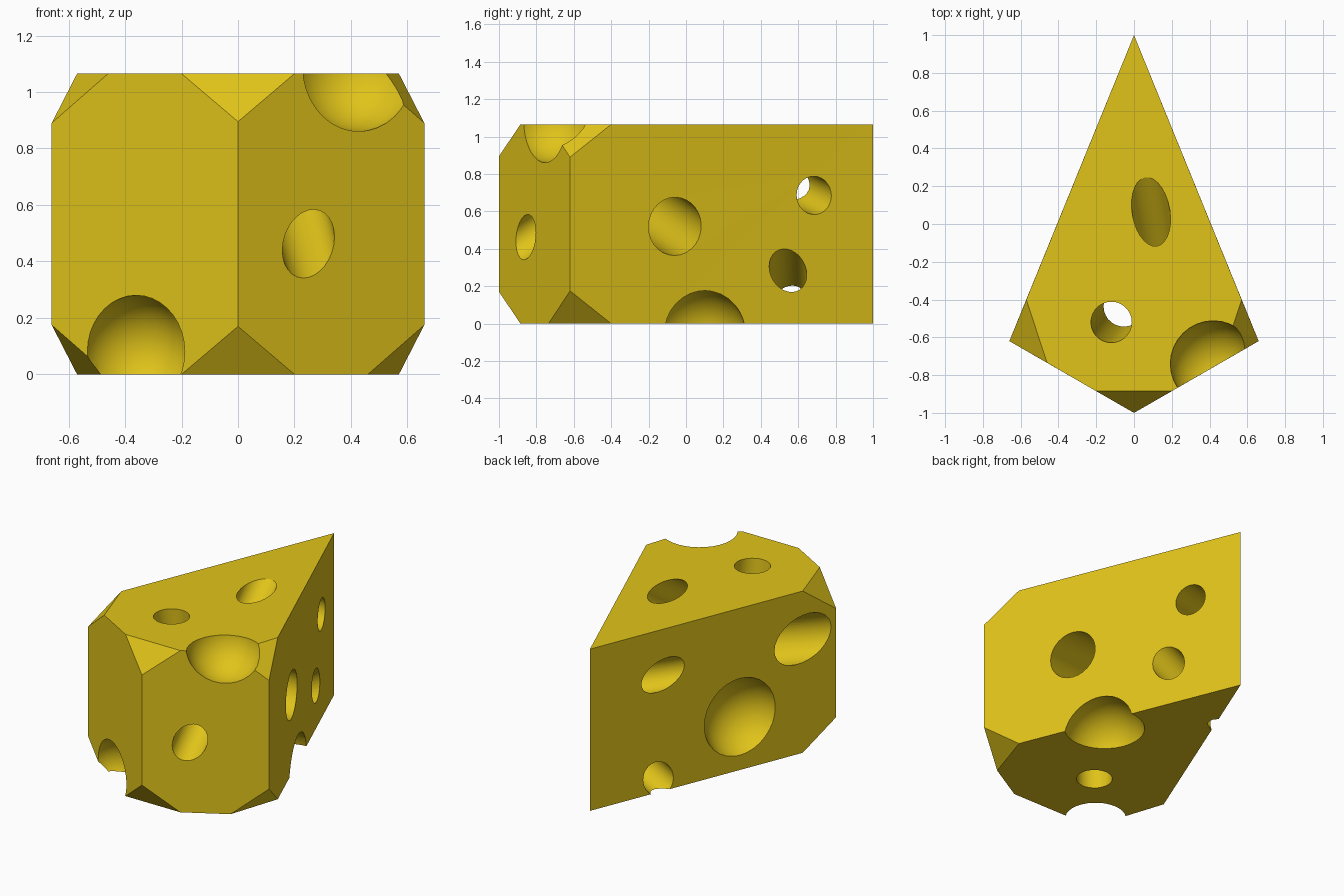
import bpy, bmesh, math
from mathutils import Vector

if "Cube" in bpy.data.objects:
    bpy.data.objects.remove(bpy.data.objects["Cube"])

H = 1.065

def new_object(name, bm):
    mesh = bpy.data.meshes.new(name)
    bm.to_mesh(mesh)
    bm.free()
    ob = bpy.data.objects.new(name, mesh)
    bpy.context.collection.objects.link(ob)
    return ob

# Wedge body: kite-shaped block with clipped corners, mirrored in x and z
half = [(0, 1, 0), (0.57, -0.4, 0), (0.46, -0.735, 0), (0.2, -0.885, 0),
        (0.66, -0.62, 0.175), (0, -1, 0.17)]
bm = bmesh.new()
points = {(s * x, y, z if low else H - z)
          for x, y, z in half for s in (1, -1) for low in (True, False)}
for p in sorted(points):
    bm.verts.new(p)
bmesh.ops.convex_hull(bm, input=bm.verts)
bmesh.ops.remove_doubles(bm, verts=bm.verts, dist=1e-4)
bmesh.ops.dissolve_limit(bm, angle_limit=0.01, verts=bm.verts, edges=bm.edges)
bmesh.ops.recalc_face_normals(bm, faces=bm.faces)
cheese = new_object("cheese_wedge", bm)

cutters = []

def add_cutter(bm, name):
    ob = new_object(name, bm)
    ob.hide_render = True
    cutters.append(ob)
    mod = cheese.modifiers.new(name, 'BOOLEAN')
    mod.operation = 'DIFFERENCE'
    mod.solver = 'EXACT'
    mod.object = ob

def tunnel(a, b, r):
    a, b = Vector(a), Vector(b)
    d = b - a
    bm = bmesh.new()
    bmesh.ops.create_cone(bm, cap_ends=True, segments=28, radius1=r, radius2=r,
                          depth=d.length + 0.8)
    bm.transform(d.to_track_quat('Z', 'Y').to_matrix().to_4x4())
    bmesh.ops.translate(bm, verts=bm.verts, vec=(a + b) / 2)
    add_cutter(bm, "tunnel_cutter")

def bubble(c, r):
    bm = bmesh.new()
    bmesh.ops.create_uvsphere(bm, u_segments=32, v_segments=18, radius=r)
    bmesh.ops.translate(bm, verts=bm.verts, vec=c)
    add_cutter(bm, "bubble_cutter")

# Tunnels running right through the wedge
tunnel((-0.12, -0.52, H), (-0.053, -0.435, 0), 0.108)
tunnel((0.25, -0.86, 0.46), (0.09, 0.065, H), 0.1)
tunnel((0.43, -0.06, 0.52), (-0.57, -0.40, 0.75), 0.152)
tunnel((0.13, 0.685, 0.685), (-0.195, 0.52, 0.765), 0.1)
tunnel((0.187, 0.545, 0.285), (-0.18, 0.55, 0.09), 0.1)

# Bubbles bitten out of edges and the left face
bubble((0.42, -0.74, 1.09), 0.23)
bubble((-0.36, -0.79, 0.08), 0.2)
bubble((0.29, 0.07, -0.06), 0.25)
bubble((-0.49, 0.05, 0.35), 0.27)

# Bake the cuts and drop the cutters
dg = bpy.context.evaluated_depsgraph_get()
baked = bpy.data.meshes.new_from_object(cheese.evaluated_get(dg))
cheese.modifiers.clear()
cheese.data = baked
for c in cutters:
    bpy.data.objects.remove(c)

mat = bpy.data.materials.new("cheese_yellow")
mat.diffuse_color = (0.75, 0.55, 0.01, 1)
mat.use_nodes = True
mat.node_tree.nodes["Principled BSDF"].inputs["Base Color"].default_value = mat.diffuse_color
cheese.data.materials.clear()
cheese.data.materials.append(mat)
bpy.context.view_layer.objects.active = cheese
cheese.select_set(True)
bpy.ops.object.shade_smooth_by_angle(angle=math.radians(25))
